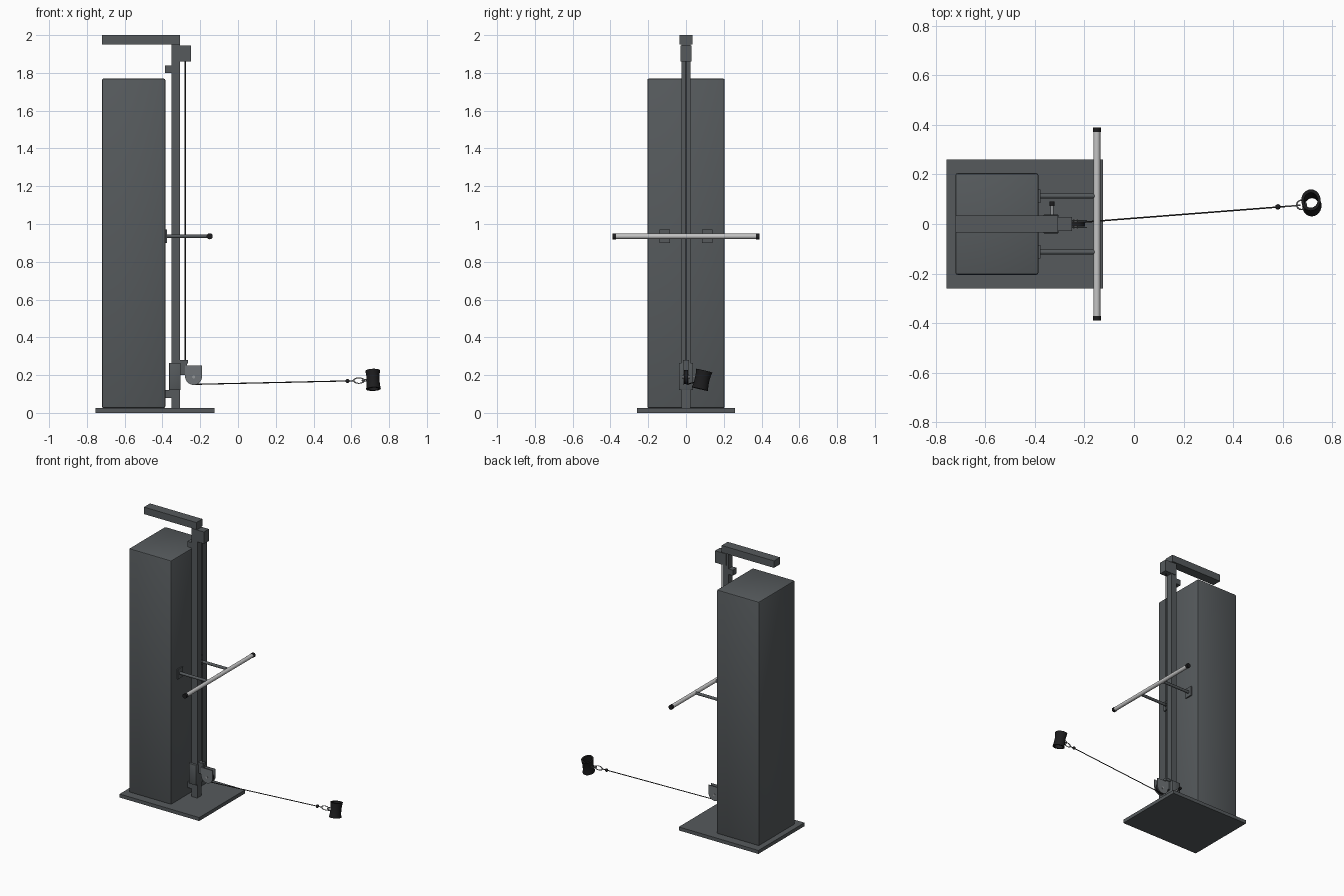
import bpy, bmesh, math
from mathutils import Vector, Matrix

if "Cube" in bpy.data.objects:
    bpy.data.objects.remove(bpy.data.objects["Cube"])


def mat(name, rgb):
    m = bpy.data.materials.new(name)
    m.diffuse_color = (*rgb, 1)
    m.use_nodes = True
    m.node_tree.nodes["Principled BSDF"].inputs["Base Color"].default_value = m.diffuse_color
    return m


STEEL = mat("dark grey steel", (0.092, 0.102, 0.108))
BAR = mat("light grey metal", (0.55, 0.55, 0.55))
CHROME = mat("chrome grey", (0.3, 0.31, 0.32))
PULLEY = mat("pulley grey", (0.16, 0.175, 0.185))
BLACK = mat("black rubber", (0.012, 0.012, 0.013))
CABLE = mat("cable black", (0.03, 0.03, 0.03))


def finish(name, bm, m, smooth=False):
    bmesh.ops.recalc_face_normals(bm, faces=bm.faces)
    me = bpy.data.meshes.new(name)
    bm.to_mesh(me)
    bm.free()
    ob = bpy.data.objects.new(name, me)
    bpy.context.collection.objects.link(ob)
    me.materials.append(m)
    if smooth:
        bpy.ops.object.select_all(action='DESELECT')
        ob.select_set(True)
        bpy.context.view_layer.objects.active = ob
        bpy.ops.object.shade_smooth_by_angle(angle=math.radians(40))
    return ob


def box(name, x, y, z, m=STEEL, bevel=0.0):
    bm = bmesh.new()
    bmesh.ops.create_cube(bm, size=1)
    for v in bm.verts:
        v.co = [(a + b) / 2 + c * (b - a) for (a, b), c in zip((x, y, z), v.co)]
    if bevel:
        bmesh.ops.bevel(bm, geom=bm.edges[:], offset=bevel, segments=2,
                        profile=0.5, affect='EDGES')
    return finish(name, bm, m, bevel > 0)


def rod(name, a, b, r, m, sides=20):
    a, b = Vector(a), Vector(b)
    d = b - a
    bm = bmesh.new()
    M = Matrix.Translation((a + b) / 2) @ d.to_track_quat('Z', 'Y').to_matrix().to_4x4()
    bmesh.ops.create_cone(bm, cap_ends=True, segments=sides, radius1=r, radius2=r,
                          depth=d.length, matrix=M)
    return finish(name, bm, m, True)


def sweep(name, profile, steps, M, m):
    """Revolve a closed (radius, height) profile round the z axis."""
    bm = bmesh.new()
    rings = []
    for i in range(steps):
        t = 2 * math.pi * i / steps
        rings.append([bm.verts.new(M @ Vector((r * math.cos(t), r * math.sin(t), h)))
                      for r, h in profile])
    n = len(profile)
    for i in range(steps):
        p, q = rings[i], rings[(i + 1) % steps]
        for j in range(n):
            k = (j + 1) % n
            bm.faces.new((p[j], q[j], q[k], p[k]))
    return finish(name, bm, m, True)


def ring(name, centre, R, r, rot, scale, m):
    prof = [(R + r * math.cos(a), r * math.sin(a))
            for a in (2 * math.pi * i / 8 for i in range(8))]
    M = Matrix.Translation(centre) @ rot @ Matrix.Diagonal((*scale, 1))
    return sweep(name, prof, 28, M, m)


# Base, weight cabinet and column
box("base_plate", (-0.755, -0.125), (-0.26, 0.26), (0.0, 0.025))
box("weight_cabinet", (-0.72, -0.385), (-0.205, 0.205), (0.025, 1.77), bevel=0.009)
box("column", (-0.352, -0.306), (-0.023, 0.023), (0.025, 1.97))
box("top_arm", (-0.72, -0.306), (-0.034, 0.034), (1.95, 2.0))
box("upper_pulley_housing", (-0.336, -0.25), (-0.028, 0.028), (1.86, 1.945))
box("upper_bracket", (-0.386, -0.35), (-0.022, 0.022), (1.80, 1.84))
box("lower_bracket", (-0.386, -0.35), (-0.022, 0.022), (0.08, 0.12))

# Sliding carriage with its locking pin
box("carriage", (-0.365, -0.304), (-0.038, 0.038), (0.12, 0.265), bevel=0.004)
rod("lock_pin", (-0.33, 0.03, 0.19), (-0.33, 0.075, 0.19), 0.006, CHROME)
rod("lock_knob", (-0.33, 0.072, 0.19), (-0.33, 0.09, 0.19), 0.01, BLACK)
box("pulley_mount", (-0.306, -0.265), (-0.016, 0.016), (0.262, 0.28))
box("pulley_neck", (-0.306, -0.27), (-0.012, 0.012), (0.2, 0.262))

# Lower pulley: two round-bottomed cheek plates around a wheel
for side in (-1, 1):
    bm = bmesh.new()
    pts = [(-0.19, 0.25), (-0.28, 0.25)]
    pts += [(-0.235 + 0.045 * math.cos(a), 0.193 + 0.045 * math.sin(a))
            for a in (math.pi * (1 + i / 16) for i in range(17))]
    f = bm.faces.new([bm.verts.new((x, side * 0.012, z)) for x, z in pts])
    ext = bmesh.ops.extrude_face_region(bm, geom=[f])
    bmesh.ops.translate(bm, vec=(0, side * 0.005, 0),
                        verts=[v for v in ext['geom'] if isinstance(v, bmesh.types.BMVert)])
    finish("pulley_cheek", bm, PULLEY)
rod("pulley_wheel", (-0.235, -0.01, 0.19), (-0.235, 0.01, 0.19), 0.038, BLACK, 28)
rod("pulley_axle", (-0.235, -0.021, 0.19), (-0.235, 0.021, 0.19), 0.008, CHROME)

# Cable
rod("vertical_cable", (-0.279, 0, 0.2), (-0.279, 0, 1.88), 0.003, CABLE, 8)
rod("pull_cable", (-0.235, 0.005, 0.151), (0.615, 0.071, 0.17), 0.003, CABLE, 8)
bm = bmesh.new()
bmesh.ops.create_uvsphere(bm, u_segments=16, v_segments=10, radius=0.011,
                          matrix=Matrix.Translation((0.58, 0.069, 0.169)))
finish("cable_stop", bm, BLACK, True)

# Carabiner and D ring
ring("carabiner", (0.64, 0.073, 0.171), 0.017, 0.003,
     Matrix.Rotation(0.09, 4, 'Z') @ Matrix.Rotation(math.pi / 2, 4, 'X'),
     (1.6, 0.85, 1), CHROME)
ring("strap_ring", (0.675, 0.077, 0.172), 0.019, 0.003,
     Matrix.Rotation(0.2, 4, 'X'), (1, 1, 1), CHROME)

# Ankle cuff: a waisted oval band leaning sideways
cuff = [(0.041, -0.05), (0.037, -0.025), (0.036, 0.0), (0.037, 0.025), (0.041, 0.05),
        (0.029, 0.05), (0.026, 0.0), (0.029, -0.05)]
M = (Matrix.Translation((0.715, 0.085, 0.175)) @ Matrix.Rotation(-0.23, 4, 'X')
     @ Matrix.Rotation(-0.04, 4, 'Y') @ Matrix.Diagonal((0.95, 1.08, 1, 1)))
sweep("ankle_cuff", cuff, 28, M, BLACK)

# Handle bar with end caps, arms and mounting plates
rod("handle_bar", (-0.15, -0.375, 0.935), (-0.15, 0.375, 0.935), 0.014, BAR, 24)
for s in (-1, 1):
    rod("bar_cap", (-0.15, s * 0.37, 0.935), (-0.15, s * 0.39, 0.935), 0.016, BLACK, 24)
    rod("bar_arm", (-0.38, s * 0.113, 0.935), (-0.152, s * 0.113, 0.935), 0.010, STEEL)
    box("arm_plate", (-0.386, -0.376), sorted((s * 0.085, s * 0.14)), (0.9, 0.97))
